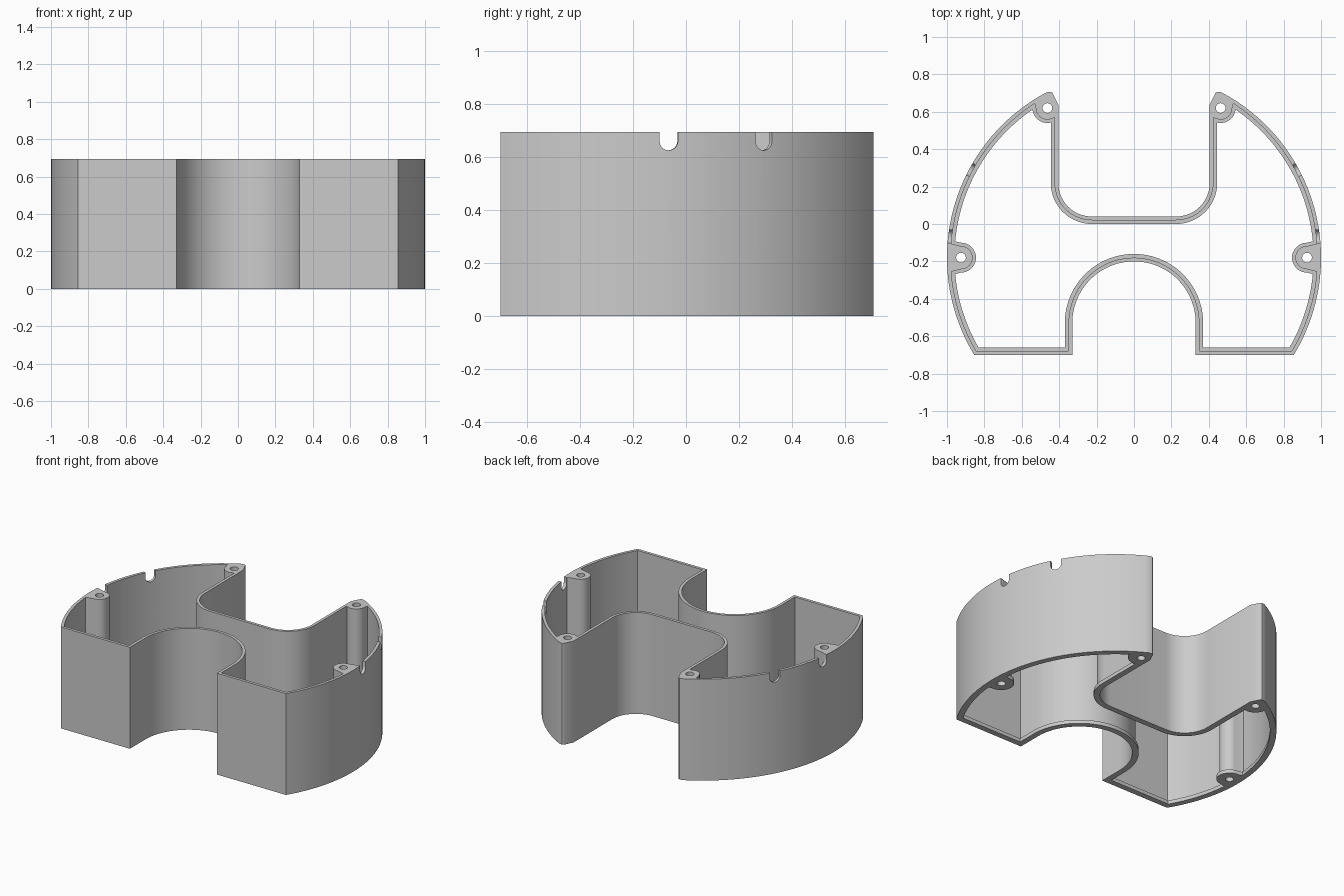
import bpy, bmesh
from math import sin, cos, acos, asin, pi, radians
from mathutils import Matrix, Vector

cube = bpy.data.objects.get("Cube")
if cube:
    bpy.data.objects.remove(cube, do_unlink=True)

HEIGHT = 0.695
CENTRE_Y = -0.18      # centre of the big side arcs, radius 1
THIN, THICK = 0.02, 0.04
FLANGE = 0.025

grey = bpy.data.materials.new("plain_grey")
grey.use_nodes = True
grey.diffuse_color = (0.6, 0.6, 0.6, 1)
grey.node_tree.nodes["Principled BSDF"].inputs["Base Color"].default_value = (0.6, 0.6, 0.6, 1)


def arc(cx, cy, r, a0, a1, n):
    return [(cx + r * cos(a0 + (a1 - a0) * i / n), cy + r * sin(a0 + (a1 - a0) * i / n))
            for i in range(n + 1)]


def prism(name, points, z0, z1, matrix=None):
    bm = bmesh.new()
    face = bm.faces.new([bm.verts.new((x, y, z0)) for x, y in points])
    top = bmesh.ops.extrude_face_region(bm, geom=[face])["geom"]
    bmesh.ops.translate(bm, vec=(0, 0, z1 - z0),
                        verts=[g for g in top if isinstance(g, bmesh.types.BMVert)])
    if matrix:
        bm.transform(matrix)
    bmesh.ops.recalc_face_normals(bm, faces=bm.faces)
    mesh = bpy.data.meshes.new(name)
    bm.to_mesh(mesh)
    bm.free()
    obj = bpy.data.objects.new(name, mesh)
    mesh.materials.append(grey)
    bpy.context.collection.objects.link(obj)
    return obj


def subtract(target, cutter):
    mod = target.modifiers.new("cut", "BOOLEAN")
    mod.operation, mod.solver, mod.object = "DIFFERENCE", "EXACT", cutter
    bpy.context.view_layer.objects.active = target
    bpy.ops.object.modifier_apply(modifier=mod.name)
    bpy.data.objects.remove(cutter, do_unlink=True)


def outline(d, tip=()):
    """Plan of the housing, moved inwards by d."""
    front = -0.7 + d
    radius = 1 - d
    start = acos((tip[-1][0] + 0.022 if tip else 0.405 + d) / radius)
    half = arc(0.225, 0.22, 0.18 + d, -pi / 2, 0, 14)
    half += list(tip)
    half += arc(0, CENTRE_Y, radius, start, asin((front - CENTRE_Y) / radius), 60)
    half += [(0.33 + d, front)]
    half += arc(0, -0.53, 0.33 + d, 0, pi / 2, 24)
    return half + [(-x, y) for x, y in reversed(half[:-1])]


def boss_plan(x, y, heading, r):
    """Round post with a neck flaring towards the wall."""
    pts = arc(0, 0, r, pi / 2, 3 * pi / 2, 20) + [(0.12, -r - 0.03), (0.12, r + 0.03)]
    c, s = cos(heading), sin(heading)
    return [(x + c * u - s * v, y + s * u + c * v) for u, v in pts]


# Screw post positions and the direction of the wall behind each
bosses = []
for side in (1, -1):
    bosses.append((side * 0.925, -0.18, 0 if side > 0 else pi))
    bosses.append((side * 0.463, 0.62, pi / 2))

# Outer shell
housing = prism("housing_wall", outline(0, [(0.405, 0.64), (0.436, 0.702), (0.445, 0.707)]),
                0, HEIGHT)

# Hollow it, wide above the bottom flange and narrower through it, leaving the posts
for d, r, z0, z1 in ((THIN, 0.062, FLANGE, 0.9), (THICK, 0.08, -0.1, 0.2)):
    cavity = prism("cavity_cutter", outline(d), z0, z1)
    for x, y, heading in bosses:
        subtract(cavity, prism("post_cutter", boss_plan(x, y, heading, r), -0.3, 1.1))
    subtract(housing, cavity)

# Screw holes
for x, y, _ in bosses:
    subtract(housing, prism("hole_cutter", arc(x, y, 0.026, 0, 2 * pi * 23 / 24, 23), -0.2, 1))

# Round-bottomed cable notches in the top of the side walls
slot = arc(0, HEIGHT - 0.035, 0.035, pi, 2 * pi, 12) + [(0.035, 0.9), (-0.035, 0.9)]
for angle in (radians(6.6), radians(28.3)):
    for a in (angle, pi - angle):
        tangent, radial = Vector((-sin(a), cos(a), 0)), Vector((cos(a), sin(a), 0))
        turn = Matrix((tangent, Vector((0, 0, 1)), radial)).transposed().to_4x4()
        place = Matrix.Translation((0, CENTRE_Y, 0)) @ turn
        subtract(housing, prism("notch_cutter", slot, 0.93, 1.1, place))

# Smooth curved walls with sharp corners
bpy.ops.object.select_all(action="DESELECT")
housing.select_set(True)
bpy.context.view_layer.objects.active = housing
bpy.ops.object.shade_smooth_by_angle(angle=radians(30))
